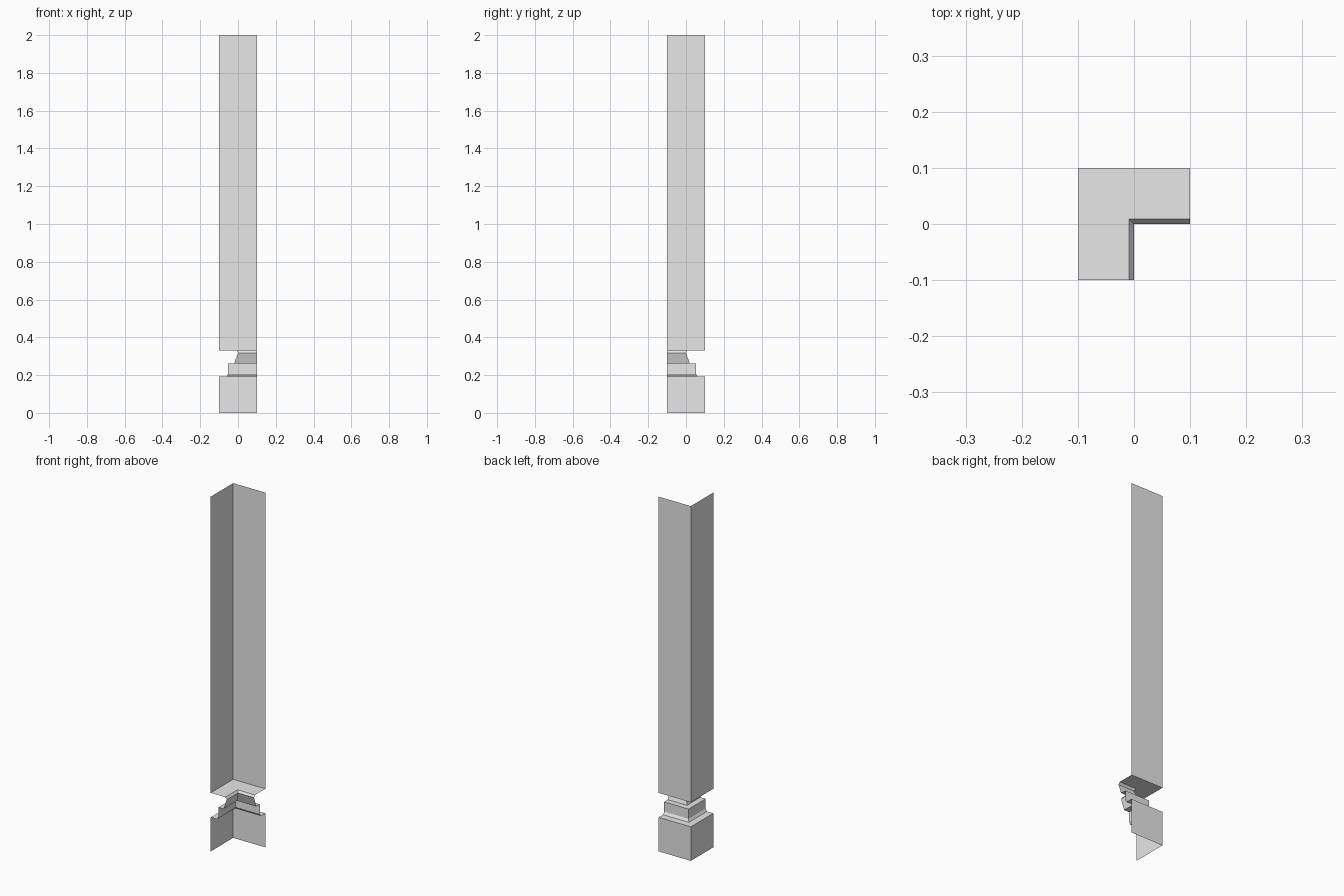
import bpy
import bmesh

cube = bpy.data.objects.get("Cube")
if cube:
    bpy.data.objects.remove(cube, do_unlink=True)

# Single plain grey finish
grey = bpy.data.materials.new("light_grey")
grey.use_nodes = True
colour = (0.8, 0.8, 0.8, 1.0)
grey.diffuse_color = colour
grey.node_tree.nodes["Principled BSDF"].inputs["Base Color"].default_value = colour

# Axis of the full square post; only its back corner quarter is built
AXIS_X, AXIS_Y = 0.1, -0.1


def corner_shell(name, profile):
    """Sweep a (half width, height) profile round the corner as an open shell."""
    bm = bmesh.new()
    rows = []
    for r, z in profile:
        path = [(AXIS_X, AXIS_Y + r), (AXIS_X - r, AXIS_Y + r), (AXIS_X - r, AXIS_Y)]
        rows.append([bm.verts.new((x, y, z)) for x, y in path])
    for low, high in zip(rows, rows[1:]):
        for i in range(2):
            bm.faces.new((low[i], low[i + 1], high[i + 1], high[i]))
    mesh = bpy.data.meshes.new(name)
    bm.to_mesh(mesh)
    bm.free()
    mesh.materials.append(grey)
    obj = bpy.data.objects.new(name, mesh)
    bpy.context.collection.objects.link(obj)
    return obj


# Square plinth with its top ledge
corner_shell("plinth", [(0.2, 0), (0.2, 0.192), (0.161, 0.192)])

# Stepped moulding: chamfer, upright band, ledge, tapered neck
corner_shell("base_moulding", [(0.161, 0.192), (0.152, 0.206), (0.152, 0.261),
                               (0.12, 0.261), (0.1, 0.318), (0.109, 0.33)])

# Tall shaft with its underside ledge
corner_shell("shaft", [(0.109, 0.33), (0.2, 0.33), (0.2, 2)])
